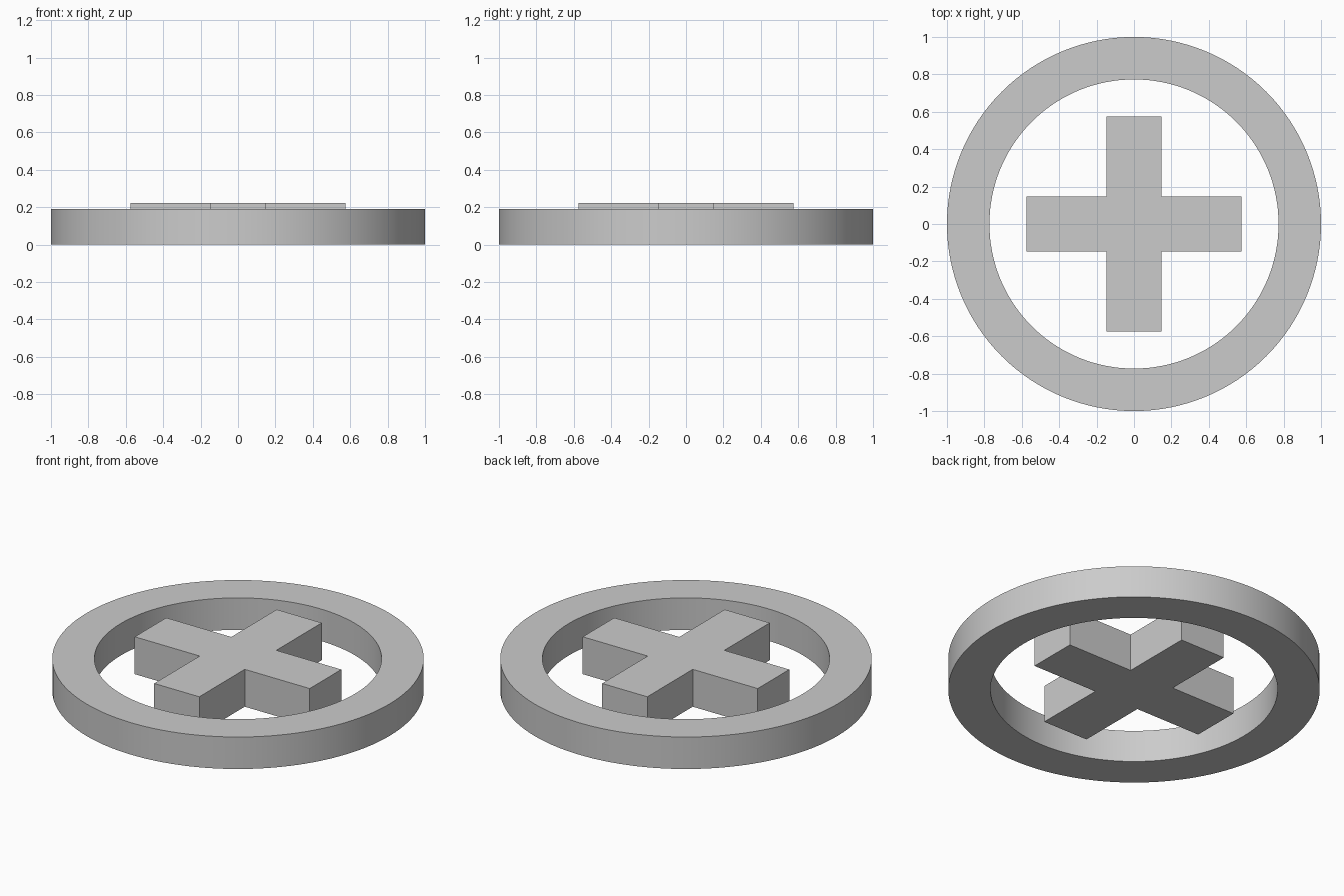
import bpy
import bmesh
import math

if "Cube" in bpy.data.objects:
    bpy.data.objects.remove(bpy.data.objects["Cube"])

grey = bpy.data.materials.new("light grey")
grey.diffuse_color = (0.6, 0.6, 0.6, 1)
grey.use_nodes = True
grey.node_tree.nodes["Principled BSDF"].inputs["Base Color"].default_value = grey.diffuse_color


def add_object(name, bm):
    bmesh.ops.recalc_face_normals(bm, faces=bm.faces)
    mesh = bpy.data.meshes.new(name)
    bm.to_mesh(mesh)
    bm.free()
    mesh.materials.append(grey)
    obj = bpy.data.objects.new(name, mesh)
    bpy.context.collection.objects.link(obj)
    return obj


# Outer ring: a rectangular section swept around the z axis
SEGMENTS, OUTER, INNER, RING_HEIGHT = 128, 1.0, 0.773, 0.19
bm = bmesh.new()
section = [(INNER, 0), (OUTER, 0), (OUTER, RING_HEIGHT), (INNER, RING_HEIGHT)]
loops = []
for i in range(SEGMENTS):
    a = 2 * math.pi * i / SEGMENTS
    loops.append([bm.verts.new((r * math.cos(a), r * math.sin(a), z)) for r, z in section])
for i, loop in enumerate(loops):
    after = loops[(i + 1) % SEGMENTS]
    for j in range(4):
        k = (j + 1) % 4
        bm.faces.new((loop[j], after[j], after[k], loop[k]))
ring = add_object("outer_ring", bm)
bpy.context.view_layer.objects.active = ring
ring.select_set(True)
bpy.ops.object.shade_smooth_by_angle(angle=math.radians(30))

# Central cross: one quarter of the outline, turned four times and extruded
REACH, HALF, CROSS_HEIGHT = 0.575, 0.148, 0.222
outline = []
for q in range(4):
    c, s = (1, 0, -1, 0)[q], (0, 1, 0, -1)[q]
    for x, y in ((REACH, -HALF), (REACH, HALF), (HALF, HALF)):
        outline.append((x * c - y * s, x * s + y * c, 0))
bm = bmesh.new()
base = bm.faces.new([bm.verts.new(p) for p in outline])
top = bmesh.ops.extrude_face_region(bm, geom=[base], use_keep_orig=True)
top_verts = [v for v in top["geom"] if isinstance(v, bmesh.types.BMVert)]
bmesh.ops.translate(bm, verts=top_verts, vec=(0, 0, CROSS_HEIGHT))
add_object("centre_cross", bm)
